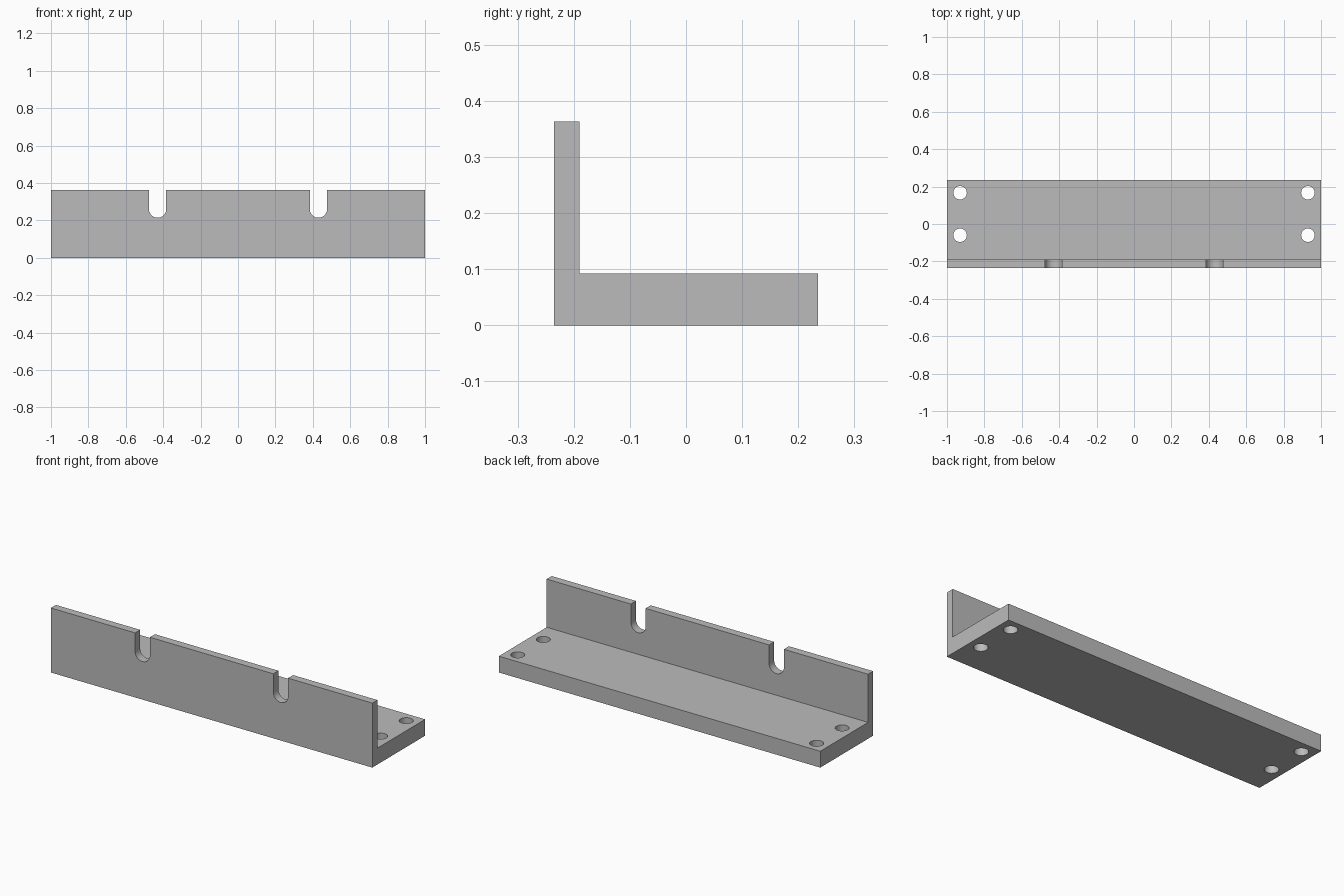
import bpy
import bmesh
from math import pi, radians, sin, cos
from mathutils import Vector

cube = bpy.data.objects.get("Cube")
if cube:
    bpy.data.objects.remove(cube, do_unlink=True)

HALF_LEN, HALF_DEPTH = 1.0, 0.235
WALL_BACK, BASE_TOP, HEIGHT = -0.19, 0.092, 0.363
SLOT_X, SLOT_Z, SLOT_R = 0.43, 0.26, 0.046
HOLE_X, HOLE_YS, HOLE_R = 0.93, (0.167, -0.06), 0.036

grey = bpy.data.materials.new("plain grey")
grey.use_nodes = True
colour = (0.5, 0.5, 0.5, 1.0)
grey.diffuse_color = colour
grey.node_tree.nodes["Principled BSDF"].inputs["Base Color"].default_value = colour


def prism(name, points, sweep):
    """Extrude a closed planar outline along the sweep vector."""
    bm = bmesh.new()
    face = bm.faces.new([bm.verts.new(p) for p in points])
    ext = bmesh.ops.extrude_face_region(bm, geom=[face], use_keep_orig=True)
    moved = [g for g in ext["geom"] if isinstance(g, bmesh.types.BMVert)]
    bmesh.ops.translate(bm, verts=moved, vec=Vector(sweep))
    bmesh.ops.recalc_face_normals(bm, faces=bm.faces)
    mesh = bpy.data.meshes.new(name)
    bm.to_mesh(mesh)
    bm.free()
    mesh.materials.append(grey)
    obj = bpy.data.objects.new(name, mesh)
    bpy.context.collection.objects.link(obj)
    return obj


# L-shaped bracket: thick base with a thin upright wall along the front
profile = [(-HALF_DEPTH, 0), (HALF_DEPTH, 0), (HALF_DEPTH, BASE_TOP),
           (WALL_BACK, BASE_TOP), (WALL_BACK, HEIGHT), (-HALF_DEPTH, HEIGHT)]
bracket = prism("angle_bracket", [(-HALF_LEN, y, z) for y, z in profile],
                (2 * HALF_LEN, 0, 0))

cutters = []
for side in (-1, 1):
    # Round-bottomed slot open at the top of the wall
    cx = side * SLOT_X
    arc = [pi + pi * i / 24 for i in range(25)]
    outline = [(cx + SLOT_R * cos(a), -0.3, SLOT_Z + SLOT_R * sin(a)) for a in arc]
    outline += [(cx + SLOT_R, -0.3, 0.5), (cx - SLOT_R, -0.3, 0.5)]
    cutters.append(prism("slot_cutter", outline, (0, 0.2, 0)))
    # Mounting holes through the base
    for y in HOLE_YS:
        ring = [2 * pi * i / 40 for i in range(40)]
        circle = [(side * HOLE_X + HOLE_R * cos(a), y + HOLE_R * sin(a), -0.1)
                  for a in ring]
        cutters.append(prism("hole_cutter", circle, (0, 0, 0.3)))

# Cut the openings, then discard the cutters
bpy.ops.object.select_all(action="DESELECT")
bracket.select_set(True)
bpy.context.view_layer.objects.active = bracket
for cutter in cutters:
    cutter.hide_render = True
    mod = bracket.modifiers.new("cut", "BOOLEAN")
    mod.operation = "DIFFERENCE"
    mod.solver = "EXACT"
    mod.object = cutter
    bpy.ops.object.modifier_apply(modifier=mod.name)
    bpy.data.objects.remove(cutter, do_unlink=True)

bpy.ops.object.shade_smooth_by_angle(angle=radians(30))
